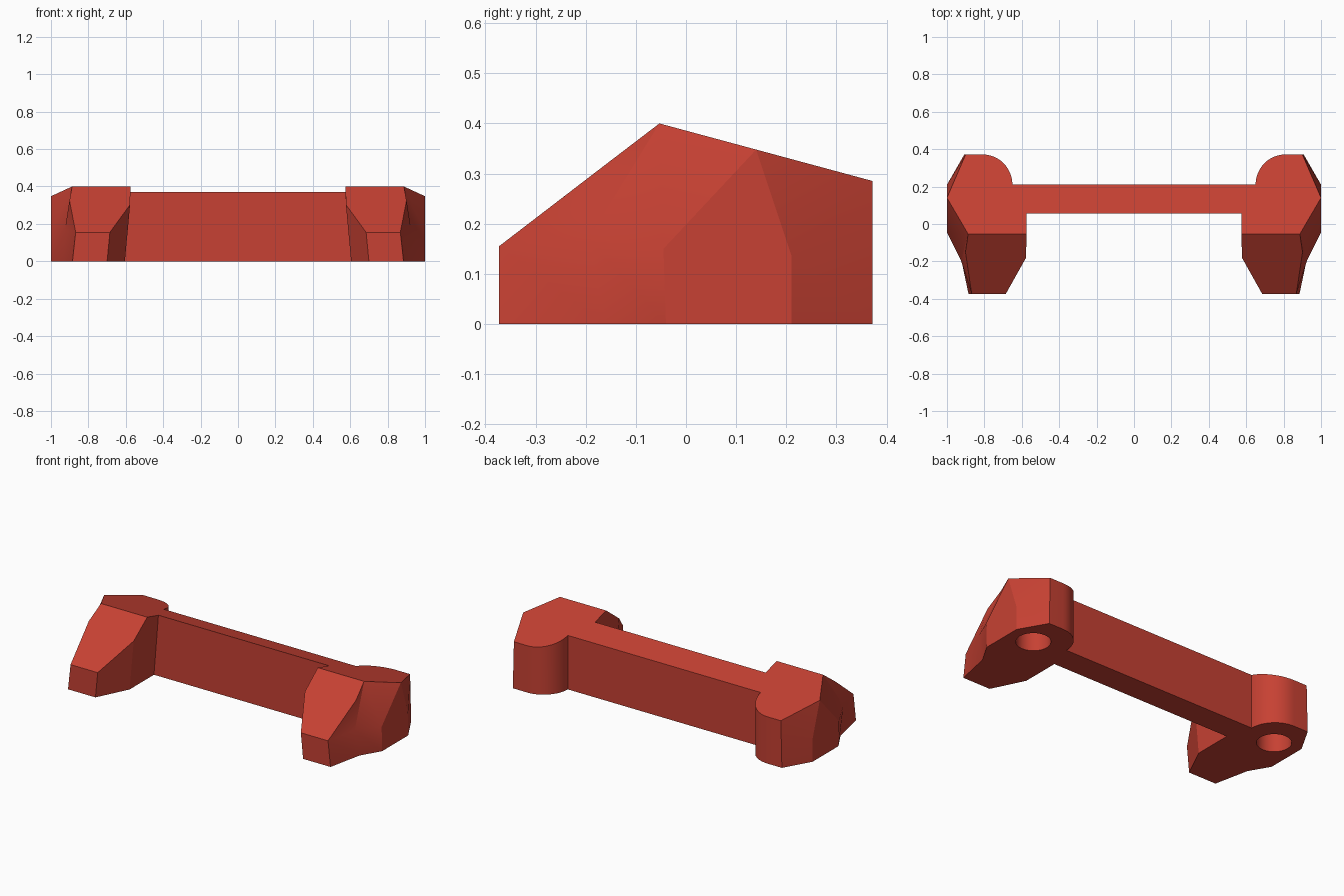
import bpy, bmesh, math

if "Cube" in bpy.data.objects:
    bpy.data.objects.remove(bpy.data.objects["Cube"])

red = bpy.data.materials.new("brick red")
red.diffuse_color = (0.57, 0.053, 0.033, 1)
red.use_nodes = True
red.node_tree.nodes["Principled BSDF"].inputs["Base Color"].default_value = red.diffuse_color


def top_z(y):
    """Height of the sloping top plane."""
    return 0.4 - 0.27 * (y + 0.053)


# Right half of the bracket: bar, lug and foot
bm = bmesh.new()


def v(x, y, z):
    return bm.verts.new((x, y, z))


def top(x, y):
    return v(x, y, top_z(y))


# Rounded rear lug
arc = [(0.81 + 0.16 * math.cos(a), 0.21 + 0.162 * math.sin(a))
       for a in (math.pi / 2 + math.pi / 2 * i / 12 for i in range(13))]

t_mid, t_in, t_front = top(0, 0.055), top(0.575, 0.055), top(0.575, -0.053)
t_out, t_side, t_back = top(0.887, -0.053), top(1, 0.14), top(0.9, 0.372)
t_arc = [top(x, y) for x, y in arc]
t_end = top(0, 0.21)

b_mid, b_in, b_knee = v(0, 0.055, 0), v(0.605, 0.055, 0), v(0.605, -0.18, 0)
b_toe_in, b_toe_out = v(0.70, -0.373, 0), v(0.885, -0.373, 0)
b_notch, b_side1, b_side2 = v(0.93, -0.16, 0), v(1, -0.04, 0), v(1, 0.21, 0)
b_back = v(0.907, 0.372, 0)
b_arc = [v(x, y, 0) for x, y in arc]
b_end = v(0, 0.21, 0)

knee = v(0.577, -0.18, 0.303)
toe_in, toe_out = v(0.685, -0.373, 0.155), v(0.868, -0.373, 0.155)
shin, notch = v(0.901, -0.15, 0.326), v(0.925, -0.195, 0.17)
side1, side2 = v(1, -0.045, 0.15), v(1, 0.21, 0.137)

faces = [
    [t_mid, t_in, t_front, t_out, t_side, t_back, *t_arc, t_end],
    [b_mid, b_in, b_knee, b_toe_in, b_toe_out, b_notch, b_side1, b_side2,
     b_back, *b_arc, b_end],
    # bar front and rear
    [t_mid, b_mid, b_in, t_in],
    [t_arc[-1], b_arc[-1], b_end, t_end],
    # foot
    [t_in, b_in, b_knee, knee, t_front],
    [t_front, knee, toe_in, toe_out, shin, t_out],
    [knee, b_knee, b_toe_in, toe_in],
    [toe_in, b_toe_in, b_toe_out, toe_out],
    # faceted outer side
    [toe_out, b_toe_out, b_notch, notch],
    [toe_out, notch, shin],
    [shin, notch, t_out],
    [t_out, notch, side1],
    [t_out, side1, t_side],
    [notch, b_notch, b_side1, side1],
    [side1, b_side1, b_side2, side2, t_side],
    [t_side, side2, t_back],
    [side2, b_side2, b_back, t_back],
    # rear of lug
    [t_back, b_back, b_arc[0], t_arc[0]],
]
for i in range(12):
    faces.append([t_arc[i], b_arc[i], b_arc[i + 1], t_arc[i + 1]])
for f in faces:
    bm.faces.new(f)

# Mirror to the full bracket
geom = bm.verts[:] + bm.edges[:] + bm.faces[:]
bmesh.ops.mirror(bm, geom=geom, axis='X', merge_dist=0.0001)
bmesh.ops.remove_doubles(bm, verts=bm.verts[:], dist=0.0001)
bmesh.ops.recalc_face_normals(bm, faces=bm.faces[:])
mesh = bpy.data.meshes.new("bracket")
bm.to_mesh(mesh)
bm.free()
mesh.materials.append(red)
bracket = bpy.data.objects.new("bracket", mesh)
bpy.context.collection.objects.link(bracket)

# Blind mounting holes in the underside
for side in (-1, 1):
    bpy.ops.mesh.primitive_cylinder_add(vertices=32, radius=0.095, depth=0.4,
                                        location=(side * 0.845, 0.165, 0))
    cutter = bpy.context.object
    cutter.name = "hole_cutter"
    cutter.hide_render = True
    cutter.data.materials.append(red)
    bpy.context.view_layer.objects.active = bracket
    mod = bracket.modifiers.new("hole", 'BOOLEAN')
    mod.operation = 'DIFFERENCE'
    mod.solver = 'EXACT'
    mod.object = cutter
    bpy.ops.object.modifier_apply(modifier=mod.name)
    bpy.data.objects.remove(cutter)

bpy.ops.object.select_all(action='DESELECT')
bracket.select_set(True)
bpy.context.view_layer.objects.active = bracket
bpy.ops.object.shade_smooth_by_angle(angle=math.radians(25))
